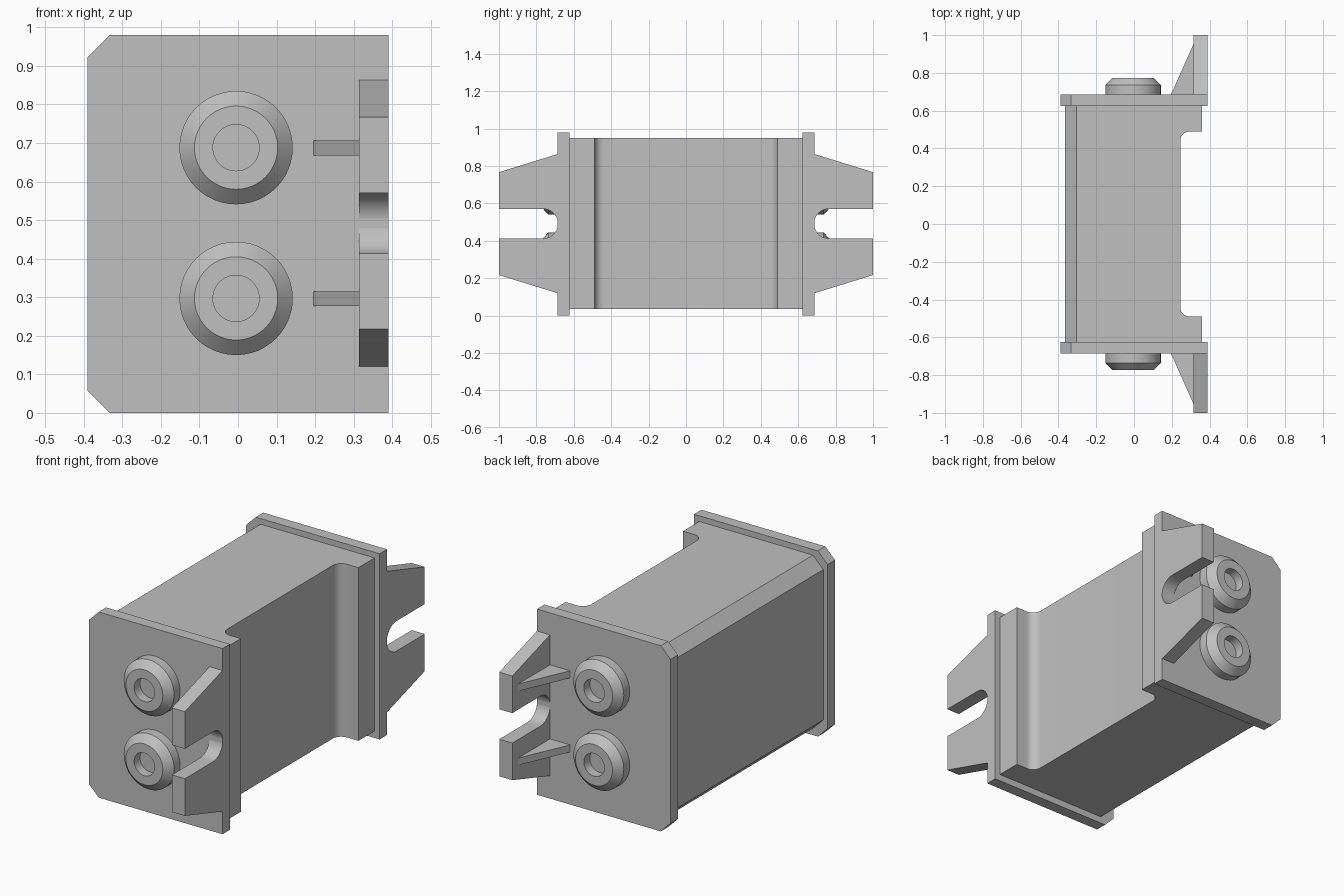
import bpy, bmesh
from math import pi, sin, cos, radians
from mathutils import Vector, Matrix

cube = bpy.data.objects.get("Cube")
if cube:
    bpy.data.objects.remove(cube)

grey = bpy.data.materials.new("light grey")
grey.use_nodes = True
COLOUR = (0.53, 0.53, 0.53, 1)
grey.diffuse_color = COLOUR
grey.node_tree.nodes["Principled BSDF"].inputs["Base Color"].default_value = COLOUR

MID_Z = 0.492


def finish(name, bm, mirrored=False):
    bmesh.ops.recalc_face_normals(bm, faces=bm.faces[:])
    mesh = bpy.data.meshes.new(name)
    bm.to_mesh(mesh)
    bm.free()
    mesh.materials.append(grey)
    ob = bpy.data.objects.new(name, mesh)
    bpy.context.collection.objects.link(ob)
    bpy.ops.object.select_all(action='DESELECT')
    ob.select_set(True)
    bpy.context.view_layer.objects.active = ob
    bpy.ops.object.shade_smooth_by_angle(angle=radians(30))
    if mirrored:
        mod = ob.modifiers.new("other_end", 'MIRROR')
        mod.use_axis = (False, True, False)
    return ob


def prism(points, axis, low, high):
    """Extrude a 2D outline along one axis from low to high."""
    bm = bmesh.new()
    verts = []
    for p in points:
        co = list(p)
        co.insert(axis, low)
        verts.append(bm.verts.new(co))
    face = bm.faces.new(verts)
    res = bmesh.ops.extrude_face_region(bm, geom=[face])
    move = Vector((0, 0, 0))
    move[axis] = high - low
    new = [g for g in res["geom"] if isinstance(g, bmesh.types.BMVert)]
    bmesh.ops.translate(bm, verts=new, vec=move)
    return bm


def arc(cx, cy, r, start, end, steps):
    angles = [radians(start + (end - start) * i / steps) for i in range(steps + 1)]
    return [(cx + r * cos(a), cy + r * sin(a)) for a in angles]


# Main body: plan outline with filleted end flanges, chamfered along the -x edges
side = [(0.245 + 0.05 - 0.05 * cos(a), 0.44 + 0.05 * sin(a))
        for a in [pi / 2 * i / 10 for i in range(11)]]
half = side + [(0.36, 0.49), (0.36, 0.625), (-0.365, 0.625)]
outline = half + [(x, -y) for x, y in reversed(half)]
body = prism(outline, 2, 0.036, 0.95)
edges = [e for e in body.edges
         if all(v.co.x < -0.36 for v in e.verts)
         and abs(e.verts[0].co.z - e.verts[1].co.z) < 0.01]
bmesh.ops.bevel(body, geom=edges, offset=0.06, segments=1, affect='EDGES')
finish("body", body)

# End plates with two clipped corners
plate = [(0.39, 0), (0.39, 0.98), (-0.333, 0.98), (-0.39, 0.923),
         (-0.39, 0.057), (-0.333, 0)]
finish("end_plate", prism(plate, 1, 0.624, 0.686), True)

# Mounting tabs: tapered, with an open round-ended slot
slot = arc(0.764, MID_Z, 0.079, 90, 270, 24)
tab = [(0.683, 0.865), (1, 0.767), (1, MID_Z + 0.079)] + slot
tab += [(1, MID_Z - 0.079), (1, 0.217), (0.683, 0.119)]
finish("mounting_tab", prism(tab, 0, 0.314, 0.39), True)

# Triangular stiffening ribs behind the tabs
for label, z in (("upper", 0.687), ("lower", 0.296)):
    rib = [(0.195, 0.684), (0.316, 0.684), (0.316, 0.955)]
    finish(label + "_rib", prism(rib, 2, z - 0.019, z + 0.019), True)

# Round terminals: tapered rim around a blind hole
PROFILE = [(0.147, 0.684), (0.147, 0.736), (0.108, 0.774), (0.06, 0.774),
           (0.06, 0.724), (0, 0.724)]
for label, z in (("upper", 0.688), ("lower", 0.297)):
    bm = bmesh.new()
    verts = [bm.verts.new((r, y, 0)) for r, y in PROFILE]
    line = [bm.edges.new(pair) for pair in zip(verts, verts[1:])]
    bmesh.ops.spin(bm, geom=verts + line, cent=(0, 0, 0), axis=(0, 1, 0),
                   angle=2 * pi, steps=48)
    bmesh.ops.remove_doubles(bm, verts=bm.verts[:], dist=0.0005)
    bmesh.ops.transform(bm, matrix=Matrix.Translation((-0.005, 0, z)), verts=bm.verts[:])
    finish(label + "_terminal", bm, True)
